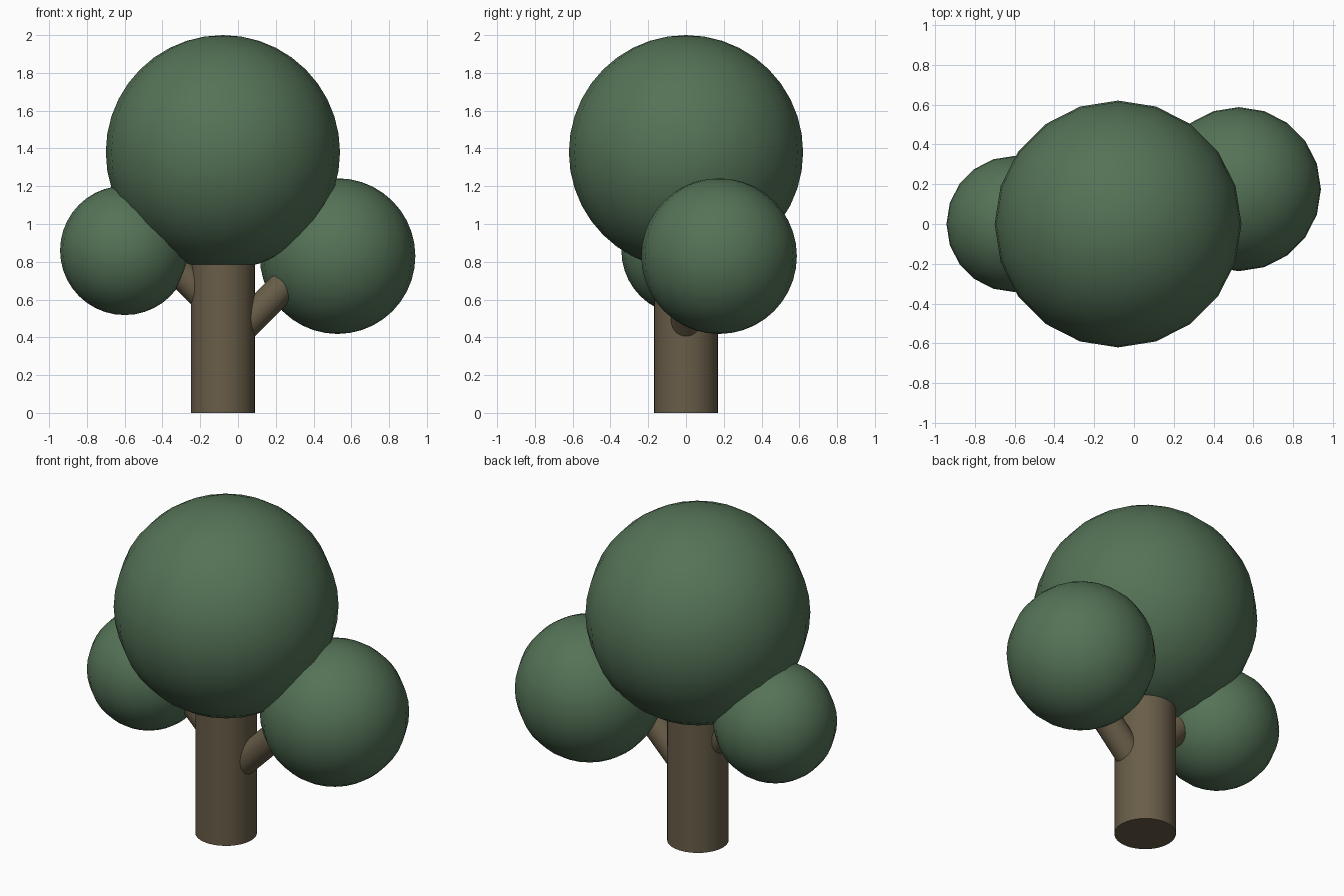
import bpy, math
from mathutils import Vector

if "Cube" in bpy.data.objects:
    bpy.data.objects.remove(bpy.data.objects["Cube"])


def material(name, rgb):
    m = bpy.data.materials.new(name)
    m.diffuse_color = (*rgb, 1)
    m.use_nodes = True
    m.node_tree.nodes["Principled BSDF"].inputs["Base Color"].default_value = m.diffuse_color
    return m


LEAF = material("leaf_green", (0.09, 0.17, 0.095))
BARK = material("bark_brown", (0.14, 0.11, 0.065))


def finish(name, mat):
    ob = bpy.context.object
    ob.name = name
    ob.data.materials.append(mat)
    bpy.ops.object.shade_smooth_by_angle(angle=math.radians(40))


def ball(name, centre, radius):
    bpy.ops.mesh.primitive_uv_sphere_add(segments=20, ring_count=20,
                                         radius=radius, location=centre)
    finish(name, LEAF)


def limb(name, start, end, radius, sides):
    a, b = Vector(start), Vector(end)
    d = b - a
    bpy.ops.mesh.primitive_cylinder_add(
        vertices=sides, radius=radius, depth=d.length, location=(a + b) / 2,
        rotation=d.to_track_quat('Z', 'Y').to_euler())
    finish(name, mat=BARK)


# Trunk and the two 45 degree branches
limb("trunk", (-0.08, 0, 0), (-0.08, 0, 0.95), 0.17, 32)
limb("right_branch", (-0.03, 0, 0.40), (0.38, 0, 0.81), 0.08, 24)
limb("left_branch", (-0.13, 0, 0.57), (-0.45, 0, 0.89), 0.08, 24)

# Foliage
ball("crown_foliage", (-0.08, 0, 1.38), 0.62)
ball("right_foliage", (0.527, 0.175, 0.83), 0.412)
ball("left_foliage", (-0.60, 0, 0.86), 0.342)
